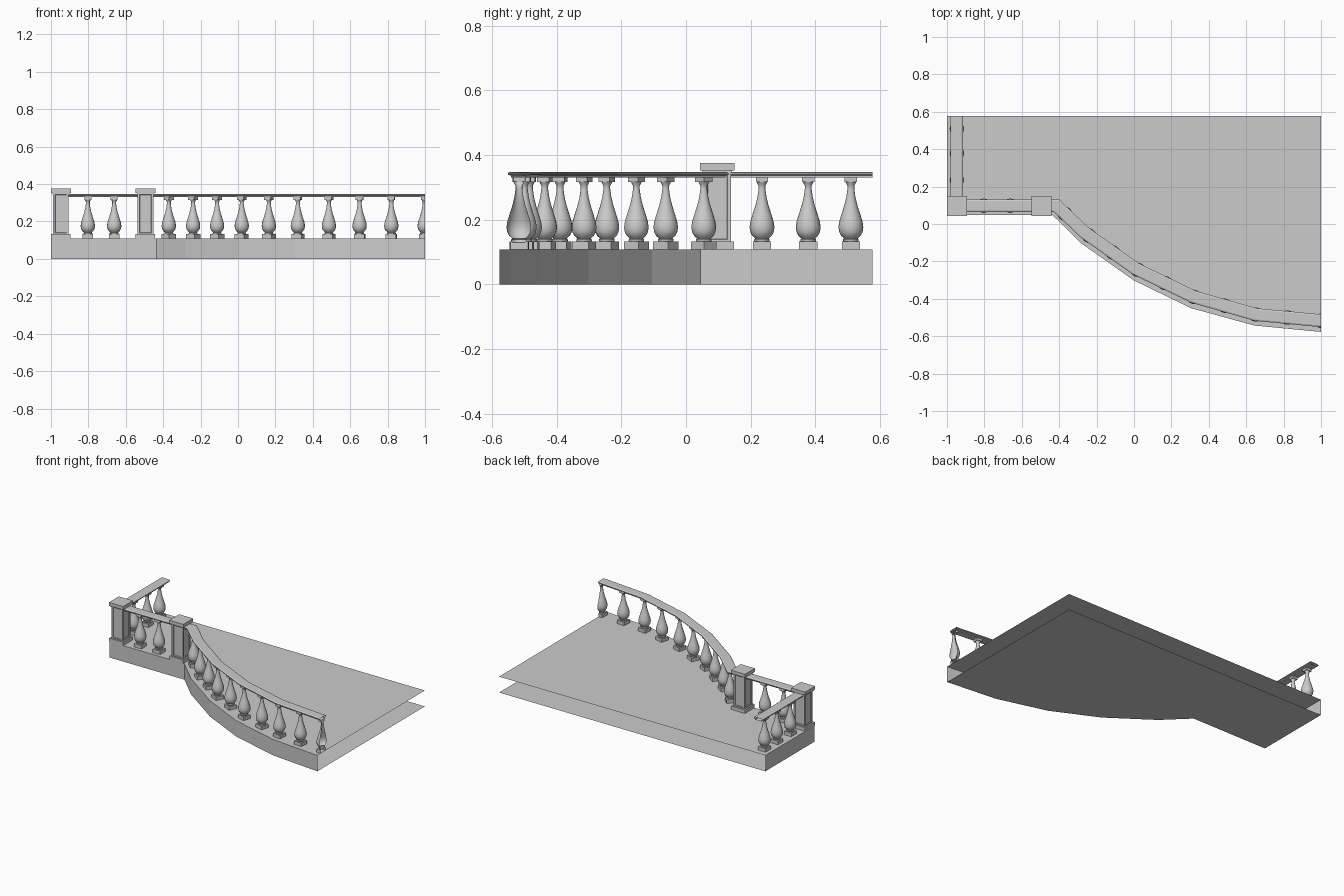
import bpy, bmesh, math
from mathutils import Vector, Matrix

if "Cube" in bpy.data.objects:
    bpy.data.objects.remove(bpy.data.objects["Cube"])

FLOOR = 0.108


def finish(bm, name, smooth=False):
    bmesh.ops.recalc_face_normals(bm, faces=bm.faces)
    me = bpy.data.meshes.new(name)
    bm.to_mesh(me)
    bm.free()
    ob = bpy.data.objects.new(name, me)
    bpy.context.collection.objects.link(ob)
    if smooth:
        bpy.ops.object.select_all(action='DESELECT')
        ob.select_set(True)
        bpy.context.view_layer.objects.active = ob
        bpy.ops.object.shade_smooth_by_angle(angle=math.radians(40))
    return ob


def box(bm, x, y, z0, z1, w, rot=0.0):
    m = (Matrix.Translation((x, y, (z0 + z1) / 2)) @ Matrix.Rotation(rot, 4, 'Z')
         @ Matrix.Diagonal((w, w, z1 - z0, 1)))
    return bmesh.ops.create_cube(bm, size=1, matrix=m)['verts']


# Terrace slab: top and bottom sheets, walls on the left and front, open at back and right
outline = [(-1, 0.577), (-1, 0.047), (-0.435, 0.047), (-0.28, -0.105), (0, -0.302),
           (0.305, -0.45), (0.645, -0.543), (1, -0.577), (1, 0.577)]
bm = bmesh.new()
low = [bm.verts.new((x, y, 0)) for x, y in outline]
top = [bm.verts.new((x, y, FLOOR)) for x, y in outline]
bm.faces.new(top)
bm.faces.new(low[::-1])
for i in range(len(outline) - 2):
    bm.faces.new((low[i], low[i + 1], top[i + 1], top[i]))
finish(bm, "terrace_slab")


# Square posts with recessed panels, base and cap
def post(name, x, y):
    bm = bmesh.new()
    box(bm, x, y, 0.128, 0.354, 0.084)
    sides = [f for f in bm.faces if abs(f.normal.z) < 0.5]
    bmesh.ops.inset_individual(bm, faces=sides, thickness=0.015, depth=0)
    bmesh.ops.inset_individual(bm, faces=sides, thickness=0.003, depth=-0.005)
    box(bm, x, y, FLOOR, 0.132, 0.104)
    box(bm, x, y, 0.352, 0.375, 0.106)
    box(bm, x, y, 0.344, 0.353, 0.092)
    finish(bm, name)


post("corner_post", -0.947, 0.097)
post("inner_post", -0.495, 0.097)


# Handrails: moulded section swept along a mitred path
SECTION = [(-0.024, 0.330), (-0.024, 0.336), (-0.034, 0.339), (-0.034, 0.344), (-0.026, 0.348),
           (0.026, 0.348), (0.034, 0.344), (0.034, 0.339), (0.024, 0.336), (0.024, 0.330)]


def rail(name, path):
    pts = [Vector(p) for p in path]
    bm = bmesh.new()
    rings = []
    for i, p in enumerate(pts):
        a = (p - pts[i - 1]).normalized() if i else None
        b = (pts[i + 1] - p).normalized() if i < len(pts) - 1 else None
        a, b = a or b, b or a
        t = (a + b).normalized()
        n = Vector((-t.y, t.x)) / t.dot(a)
        rings.append([bm.verts.new((p.x + n.x * s, p.y + n.y * s, z)) for s, z in SECTION])
    k = len(SECTION)
    for r, q in zip(rings, rings[1:]):
        for j in range(k):
            bm.faces.new((r[j], r[(j + 1) % k], q[(j + 1) % k], q[j]))
    # trim the rail flush with the terrace's right edge
    bmesh.ops.bisect_plane(bm, geom=bm.verts[:] + bm.edges[:] + bm.faces[:],
                           plane_co=(1, 0, 0), plane_no=(1, 0, 0), clear_outer=True)
    finish(bm, name)


curve_path = [(-0.46, 0.098), (-0.415, 0.098), (-0.265, -0.045), (0.01, -0.24),
              (0.315, -0.388), (0.65, -0.484), (1.01, -0.518)]
rail("side_rail", [(-0.947, 0.13), (-0.947, 0.577)])
rail("front_rail", [(-0.91, 0.098), (-0.53, 0.098)])
rail("curved_rail", curve_path)

# Balusters: turned vase on a square plinth with a square top block
VASE = [(0.021, 0.130), (0.024, 0.134), (0.024, 0.139), (0.021, 0.142), (0.030, 0.150),
        (0.036, 0.161), (0.0385, 0.176), (0.036, 0.194), (0.029, 0.217), (0.020, 0.245),
        (0.014, 0.270), (0.0105, 0.295), (0.0105, 0.305), (0.014, 0.311), (0.017, 0.318)]
SEG = 16


def baluster(name, x, y, rot=0.0):
    bm = bmesh.new()
    rings = [[bm.verts.new((x + r * math.cos(2 * math.pi * i / SEG + rot),
                            y + r * math.sin(2 * math.pi * i / SEG + rot), z))
              for i in range(SEG)] for r, z in VASE]
    for a, b in zip(rings, rings[1:]):
        for i in range(SEG):
            j = (i + 1) % SEG
            bm.faces.new((a[i], a[j], b[j], b[i]))
    box(bm, x, y, FLOOR, 0.132, 0.056, rot)
    box(bm, x, y, 0.316, 0.332, 0.038, rot)
    bmesh.ops.recalc_face_normals(bm, faces=bm.faces)
    # the last baluster is cut open at the terrace's right edge
    bmesh.ops.bisect_plane(bm, geom=bm.verts[:] + bm.edges[:] + bm.faces[:],
                           plane_co=(1, 0, 0), plane_no=(1, 0, 0), clear_outer=True)
    finish(bm, name, True)


for y in (0.235, 0.378, 0.51):
    baluster("side_baluster", -0.947, y)
for x in (-0.803, -0.662):
    baluster("front_baluster", x, 0.098)
for x in (-0.37, -0.24, -0.112, 0.02, 0.165, 0.32, 0.486, 0.65, 0.82, 0.998):
    for (x0, y0), (x1, y1) in zip(curve_path[1:], curve_path[2:]):
        if x0 <= x < x1:
            y = y0 + (y1 - y0) * (x - x0) / (x1 - x0)
            baluster("curved_baluster", x, y, math.atan2(y1 - y0, x1 - x0))
